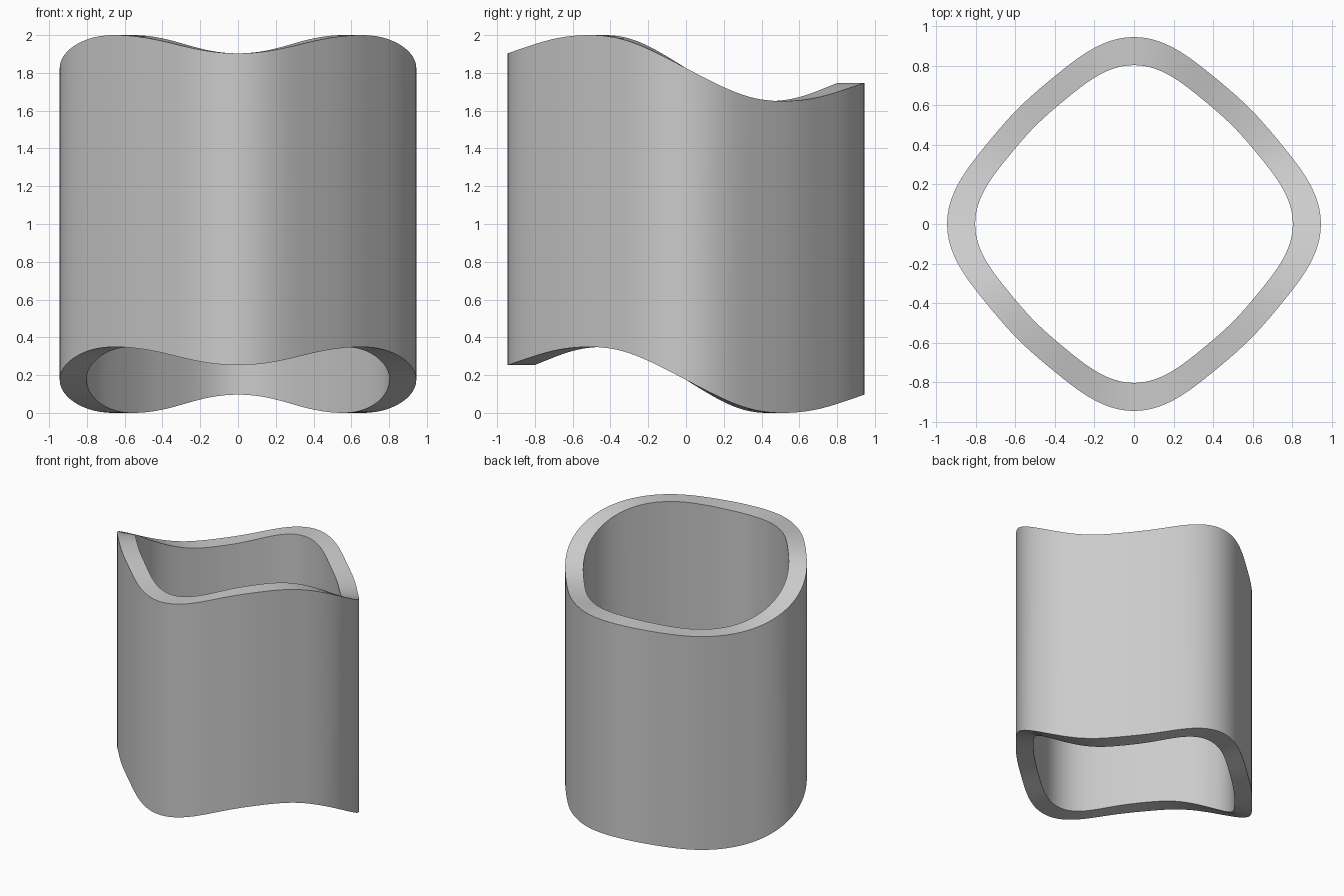
import bpy, bmesh, math

if "Cube" in bpy.data.objects:
    bpy.data.objects.remove(bpy.data.objects["Cube"])

N = 144        # segments around
INNER = 0.85   # inner wall scale


def radius(t):
    # rounded diamond outline
    return 0.876 + 0.059 * math.cos(4 * t) + 0.009 * math.cos(8 * t)


def wave(t):
    # rim height: high at the front, low at the back
    return -(0.1676 * math.sin(t) + 0.0868 * math.sin(3 * t)
             + 0.0043 * math.sin(5 * t) + 0.0071 * math.sin(7 * t))


angles = [2 * math.pi * i / N for i in range(N)]
amp = max(wave(t) for t in angles)
bm = bmesh.new()


def ring(scale, z):
    return [bm.verts.new((scale * radius(t) * math.cos(t),
                          scale * radius(t) * math.sin(t),
                          z + wave(t))) for t in angles]


# outer bottom, outer top, inner top, inner bottom
rings = [ring(1, amp), ring(1, 2 - amp), ring(INNER, 2 - amp), ring(INNER, amp)]
for k in range(4):
    a, b = rings[k], rings[(k + 1) % 4]
    for i in range(N):
        j = (i + 1) % N
        bm.faces.new((a[i], a[j], b[j], b[i]))
bmesh.ops.recalc_face_normals(bm, faces=bm.faces)

# wavy tube
mesh = bpy.data.meshes.new("wavy_tube")
bm.to_mesh(mesh)
bm.free()
tube = bpy.data.objects.new("wavy_tube", mesh)
bpy.context.collection.objects.link(tube)
bpy.context.view_layer.objects.active = tube
tube.select_set(True)
bpy.ops.object.shade_smooth_by_angle(angle=math.radians(30))
